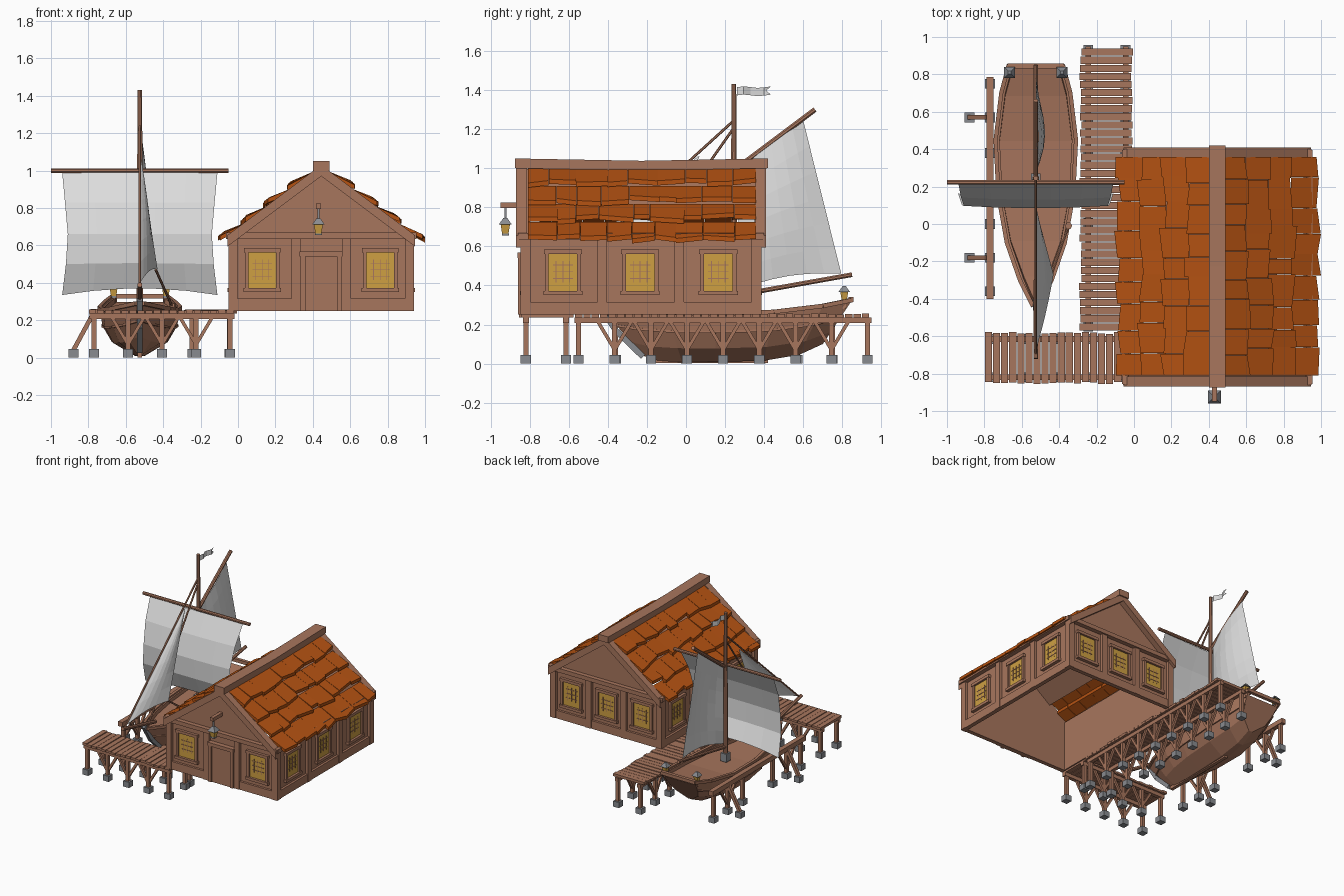
import bpy, math, random
from mathutils import Vector as V

if "Cube" in bpy.data.objects:
    bpy.data.objects.remove(bpy.data.objects["Cube"])
random.seed(4)

def material(name, c):
    m = bpy.data.materials.new(name)
    m.diffuse_color = (*c, 1)
    m.use_nodes = True
    m.node_tree.nodes["Principled BSDF"].inputs["Base Color"].default_value = m.diffuse_color
    return m

WOOD = material("brown wood", (0.39, 0.18, 0.11))
TILE = material("orange tile", (0.46, 0.085, 0.006))
GLOW = material("yellow glass", (0.62, 0.35, 0.055))
STONE = material("grey stone", (0.25, 0.26, 0.28))
CLOTH = material("pale cloth", (0.72, 0.72, 0.72))
parts = {}

def add(name, mat, verts, faces):
    p = parts.setdefault(name, (mat, [], []))
    o = len(p[1])
    p[1].extend(tuple(v) for v in verts)
    p[2].extend([tuple(i + o for i in f) for f in faces])

BOX = [(0, 1, 3, 2), (4, 6, 7, 5), (0, 4, 5, 1), (2, 3, 7, 6), (0, 2, 6, 4), (1, 5, 7, 3)]

def box(name, mat, x0, x1, y0, y1, z0, z1):
    add(name, mat, [(x, y, z) for x in (x0, x1) for y in (y0, y1) for z in (z0, z1)], BOX)

def bar(name, mat, p, q, r, n=4, r2=None):
    """n-sided bar from p to q; r is half the width."""
    p, q = V(p), V(q)
    d = (q - p).normalized()
    a = d.cross(V((0, 0, 1)) if abs(d.z) < 0.95 else V((1, 0, 0))).normalized()
    b = d.cross(a)
    k = 1 / math.cos(math.pi / n)
    vs = []
    for c, rad in ((p, r), (q, r if r2 is None else r2)):
        for i in range(n):
            t = 2 * math.pi * (i + 0.5) / n
            vs.append(c + (a * math.cos(t) + b * math.sin(t)) * rad * k)
    add(name, mat, vs, [(i, (i + 1) % n, n + (i + 1) % n, n + i) for i in range(n)]
        + [tuple(range(n))[::-1], tuple(range(n, 2 * n))])

def grid(name, mat, rows):
    n = len(rows[0])
    add(name, mat, [p for r in rows for p in r],
        [(i * n + j, i * n + j + 1, (i + 1) * n + j + 1, (i + 1) * n + j)
         for i in range(len(rows) - 1) for j in range(n - 1)])

# ---------- house walls ----------
X0, X1, Y0, Y1, CX = -0.03, 0.92, -0.825, 0.365, 0.445

def wbox(name, mat, wall, u0, u1, z0, z1, d0, d1):
    """Box on a wall: u runs along it, d is the distance outward."""
    if wall in "fb":
        ys = (Y0 - d1, Y0 - d0) if wall == "f" else (Y1 + d0, Y1 + d1)
        box(name, mat, u0, u1, *ys, z0, z1)
    else:
        xs = (X0 - d1, X0 - d0) if wall == "l" else (X1 + d0, X1 + d1)
        box(name, mat, *xs, u0, u1, z0, z1)

def window(wall, u):
    wbox("window_glass", GLOW, wall, u - 0.076, u + 0.076, 0.37, 0.57, 0, 0.006)
    for s in (-1, 1):
        a, b = sorted((u + s * 0.073, u + s * 0.093))
        wbox("window_frame", WOOD, wall, a, b, 0.36, 0.57, 0, 0.018)
    wbox("window_frame", WOOD, wall, u - 0.098, u + 0.098, 0.562, 0.585, 0, 0.022)
    wbox("window_frame", WOOD, wall, u - 0.1, u + 0.1, 0.35, 0.372, 0, 0.025)
    for k in (-1, 0, 1):  # fine lattice
        wbox("window_lattice", WOOD, wall, u + k * .035 - .002, u + k * .035 + .002, 0.415, 0.525, 0.006, 0.009)
        wbox("window_lattice", WOOD, wall, u - .052, u + .052, .468 + k * .035, .472 + k * .035, 0.006, 0.009)

posts = {"f": (-0.027, 0.31, 0.58, 0.917), "b": (-0.027, 0.29, 0.60, 0.917),
         "l": (-0.82, -0.43, -0.035, 0.36), "r": (-0.82, -0.43, -0.035, 0.36)}
wins = {"f": (0.13, 0.76), "b": (0.13, 0.445, 0.76), "l": (-0.63, -0.235, 0.165), "r": (-0.63, -0.235, 0.165)}
for w in "fblr":
    a, b = (X0, X1) if w in "fb" else (Y0, Y1)
    wbox("wall", WOOD, w, a, b, 0.25, 0.65, -0.015, 0)
    wbox("sill_beam", WOOD, w, a - 0.018, b + 0.018, 0.25, 0.315, 0, 0.018)
    wbox("eave_beam", WOOD, w, a - 0.03, b + 0.03, 0.635, 0.668, 0, 0.035)
    for u in posts[w]:
        wbox("wall_post", WOOD, w, u - 0.024, u + 0.024, 0.25, 0.64, 0, 0.022)
    for u in wins[w]:
        window(w, u)

# door in the front wall
wbox("door", WOOD, "f", 0.36, 0.53, 0.25, 0.545, 0, 0.024)
for a, b in ((0.335, 0.362), (0.528, 0.555)):
    wbox("door_frame", WOOD, "f", a, b, 0.25, 0.56, 0, 0.034)
wbox("door_frame", WOOD, "f", 0.33, 0.56, 0.54, 0.568, 0, 0.038)

# gables and barge boards
for y, s in ((Y0, -1), (Y1, 1)):
    tri = ((X0, 0.65), (X1, 0.65), (CX, 0.995))
    add("gable", WOOD, [(x, yy, z) for yy in (y, y - s * 0.015) for x, z in tri],
        [(0, 1, 2), (3, 5, 4), (0, 3, 4, 1), (1, 4, 5, 2), (2, 5, 3, 0)])
    for m in (-1, 1):
        ya, yb = sorted((y - s * 0.01, y + s * 0.045))
        add("barge_board", WOOD, [(CX + m * d, yy, 1.03 - 0.75 * d + dz)
            for d in (0, 0.5) for yy in (ya, yb) for dz in (-0.06, 0)], BOX)

# ---------- roof ----------
for m in (-1, 1):
    add("roof_board", WOOD, [(CX + m * d, y, 0.995 - 0.75 * d + dz)
        for d in (0, 0.32) for y in (Y0, Y1) for dz in (-0.01, 0)], BOX)
    for row in range(4):
        n = 9
        cuts = [-0.81 + 1.17 * (i + (random.uniform(-0.2, 0.2) if 0 < i < n else 0)) / n for i in range(n + 1)]
        for i in range(n):
            lo = 0.535 - 0.122 * row + random.uniform(-0.018, 0.012)
            hi = 0.395 - 0.122 * row
            up = 0.05 + random.uniform(-0.006, 0.006)
            sk = random.uniform(-0.01, 0.01)
            add("roof_tile", TILE, [(CX + m * (d + q), y, 1.01 - 0.75 * (d + q) + u + dz)
                for d, u, k in ((max(hi, 0.02), 0.012, 0), (lo, up, 1))
                for y, q in ((cuts[i] + .001, k * sk), (cuts[i + 1] - .001, -k * sk)) for dz in (-0.024, 0)], BOX)
ridge = []
for i in range(7):  # slightly sagging ridge beam
    y = -0.875 + 1.295 * i / 6
    z = 1.038 + 0.012 * abs(i - 3) / 3
    ridge.append([(CX + dx, y, z + dz) for dx, dz in ((-.045, -.05), (-.045, 0), (.045, 0), (.045, -.05), (-.045, -.05))])
grid("ridge_beam", WOOD, ridge)
for r in (ridge[0], ridge[-1]):
    add("ridge_beam", WOOD, r[:4], [(0, 1, 2, 3)])

# ---------- lanterns ----------
def lantern(x, y, z, k=1.0):
    bar("lantern_glass", GLOW, (x, y, z + 0.008 * k), (x, y, z + 0.058 * k), 0.016 * k, 4, 0.024 * k)
    bar("lantern_base", STONE, (x, y, z), (x, y, z + 0.01 * k), 0.018 * k)
    bar("lantern_cap", STONE, (x, y, z + 0.056 * k), (x, y, z + 0.09 * k), 0.034 * k, 4, 0.01 * k)

lantern(0.43, -0.925, 0.655)
bar("lantern_arm", WOOD, (0.43, -0.83, 0.81), (0.43, -0.95, 0.81), 0.014)
bar("lantern_hook", STONE, (0.43, -0.925, 0.74), (0.43, -0.925, 0.80), 0.005)
for x in (-0.665, -0.385):
    bar("lantern_post", WOOD, (x, 0.81, 0.28), (x, 0.81, 0.325), 0.01)
    lantern(x, 0.81, 0.32, 0.85)

# ---------- piers ----------
def leg(x, y):
    bar("pier_leg", WOOD, (x, y, 0.04), (x, y, 0.232), 0.013)
    box("foot_block", STONE, x - 0.026, x + 0.026, y - 0.026, y + 0.026, 0, 0.045)

def brace(x, y, dx, dy):
    for s in (-1, 1):
        bar("pier_brace", WOOD, (x, y, 0.07), (x + s * dx, y + s * dy, 0.222), 0.009)

for i in range(35):  # long pier planks
    y, j = -0.55 + i * 0.0432, random.uniform(-0.006, 0.006)
    box("long_pier_plank", WOOD, -0.287 + j, -0.012 + j, y - 0.019, y + 0.019, 0.236, 0.254 + j * 0.5)
for i in range(18):  # short pier planks
    x, j = -0.778 + i * 0.0432, random.uniform(-0.006, 0.006)
    box("short_pier_plank", WOOD, x - 0.019, x + 0.019, -0.85 + j, -0.582 + j, 0.236, 0.254 + j * 0.5)
for x in (-0.245, -0.045):
    bar("pier_beam", WOOD, (x, -0.57, 0.222), (x, 0.95, 0.222), 0.015)
    for i in range(9):
        leg(x, -0.55 + 0.185 * i)
        if 0 < i < 8:
            brace(x, -0.55 + 0.185 * i, 0, 0.09)
for y in (-0.82, -0.615):
    bar("pier_beam", WOOD, (-0.795, y, 0.222), (-0.02, y, 0.222), 0.015)
    for i in range(5):
        leg(-0.77 + 0.182 * i, y)
        if 0 < i < 4:
            brace(-0.77 + 0.182 * i, y, 0.09, 0)

# mooring rail beside the boat
bar("mooring_rail", WOOD, (-0.77, -0.4, 0.24), (-0.77, 0.785, 0.24), 0.019)
for y in (-0.36, 0.0, 0.38, 0.75):
    leg(-0.77, y)
for y in (-0.18, 0.57):
    leg(-0.77, y)
    brace(-0.77, y, 0, 0.1)
    bar("rail_prop", WOOD, (-0.88, y, 0.04), (-0.78, y, 0.225), 0.012)
    box("foot_block", STONE, -0.906, -0.854, y - 0.026, y + 0.026, 0, 0.045)

# ---------- boat ----------
BX = -0.525
stations = [(-.44, -.22, .015, .29, .04), (-.3, -.15, .085, .275, .015), (-.1, -.02, .155, .26, .008),
            (.15, .15, .2, .255, .008), (.45, .4, .215, .265, .015), (.7, .58, .185, .295, .045), (.85, .7, .145, .325, .1)]
rings, rails = [], []
for yt, yb, w, zt, zb in stations:
    def pt(a, h):
        return (BX + a, yb + (yt - yb) * h, zb + (zt - zb) * h)
    inner = max(w - 0.022, w * 0.4)
    half = [pt(-w, 1), pt(-w * .93, .62), pt(-w * .7, .28), pt(-w * .12, 0)]
    right = [(2 * BX - x, y, z) for x, y, z in half[::-1]]
    rings.append(half + right + [pt(inner, 1), pt(inner, .88), pt(-inner, .88), pt(-inner, 1), half[0]])
    rails.append((half[0], half[1]))
grid("boat_hull", WOOD, rings)
for r in (rings[0], rings[-1]):
    add("boat_hull", WOOD, r[:12], [tuple(range(12))])
for a, b in zip(rails, rails[1:]):  # gunwale and rubbing strake on both sides
    for k, r in ((0, 0.011), (1, 0.006)):
        p, q = a[k], b[k]
        bar("gunwale", WOOD, p, q, r)
        bar("gunwale", WOOD, (2 * BX - p[0], *p[1:]), (2 * BX - q[0], *q[1:]), r)
bar("transom_rail", WOOD, (BX - .15, .845, .328), (BX + .15, .845, .328), 0.013)
for p, q in (((-.45, .31), (-.36, .17)), ((-.36, .17), (-.22, .035))):
    bar("stem_plate", STONE, (BX, *p), (BX, *q), 0.015)
bar("keel", WOOD, (BX, -.2, .015), (BX, .42, .015), 0.013)

# mast and spars
bar("mast", WOOD, (BX, .245, .2), (BX, .245, 1.43), 0.018, 8, 0.012)
bar("mast_collar", STONE, (BX, .245, .235), (BX, .245, .30), 0.026)
bar("yard", WOOD, (-1, .222, 1.0), (-.05, .222, 1.0), 0.012, 8)
bar("gaff", WOOD, (BX, .26, 1.0), (BX, .66, 1.3), 0.013, 8)
bar("boom", WOOD, (BX, .26, .35), (BX, .85, .455), 0.012, 8)
bar("bowsprit", WOOD, (BX, -.3, .29), (BX, -.72, .39), 0.013, 8)
ropes = [((BX, .24, 1.24), (BX, -.7, .385)), ((BX, .24, 1.2), (BX, -.4, .29)),
         ((-.44, -.27, .47), (-.35, -.01, .27))]
for p, q in ropes:
    bar("rope", WOOD, p, q, 0.006, 6)
bar("cleat", WOOD, (-.35, -.01, .25), (-.35, -.01, .29), 0.017, 6)

# square sail: z, y, half width, foot lift in the middle
rows = []
for z, y, w, lift in ((.99, .21, .415, 0), (.83, .13, .4, 0), (.66, .085, .385, 0), (.5, .09, .395, 0.005), (.335, .15, .415, .035)):
    rows.append([(BX + w * u, y + .012 * u * u, z + lift * (1 - u * u)) for u in (-1, -.6, -.2, .2, .6, 1)])
grid("square_sail", CLOTH, rows)

def sail(name, tl, tr, bl, br, bulge, n=6):
    """Four-cornered sail bellied out in +x, with a hollow foot and leech."""
    tl, tr, bl, br = map(V, (tl, tr, bl, br))
    out = []
    for i in range(n + 1):
        v = i / n
        row = []
        for j in range(n + 1):
            u = j / n
            p = tl.lerp(tr, u).lerp(bl.lerp(br, u), v)
            p.x += bulge * math.sin(math.pi * u) * math.sin(math.pi * (0.1 + 0.8 * v))
            p.z += 0.03 * v * v * math.sin(math.pi * u)
            row.append(p)
        out.append(row)
    grid(name, CLOTH, out)

sail("stern_sail", (BX, .27, 1.0), (BX, .6, 1.245), (BX, .27, .38), (BX, .795, .46), 0.05)
sail("jib_sail", (BX, .06, 1.06), (BX + .004, .07, 1.06), (BX, -.68, .40), (-.43, -.27, .47), 0.02)

# swallow-tailed flag
top = [(BX + .012 * math.sin(k * 1.8), .26 + .035 * k, 1.415 + .004 * math.sin(k * 1.5)) for k in range(6)]
low = [(x, y, z - .042) for x, y, z in top]
mid = [(x, y - (.025 if k == 5 else 0), z - .021) for k, (x, y, z) in enumerate(top)]
grid("flag", CLOTH, [top, mid, low])

# ---------- make the objects ----------
for name, (mat, vs, fs) in parts.items():
    me = bpy.data.meshes.new(name)
    me.from_pydata(vs, [], fs)
    me.materials.append(mat)
    ob = bpy.data.objects.new(name, me)
    bpy.context.collection.objects.link(ob)
    bpy.context.view_layer.objects.active = ob
    bpy.ops.object.mode_set(mode='EDIT')
    bpy.ops.mesh.select_all(action='SELECT')
    bpy.ops.mesh.normals_make_consistent(inside=False)
    bpy.ops.object.mode_set(mode='OBJECT')
